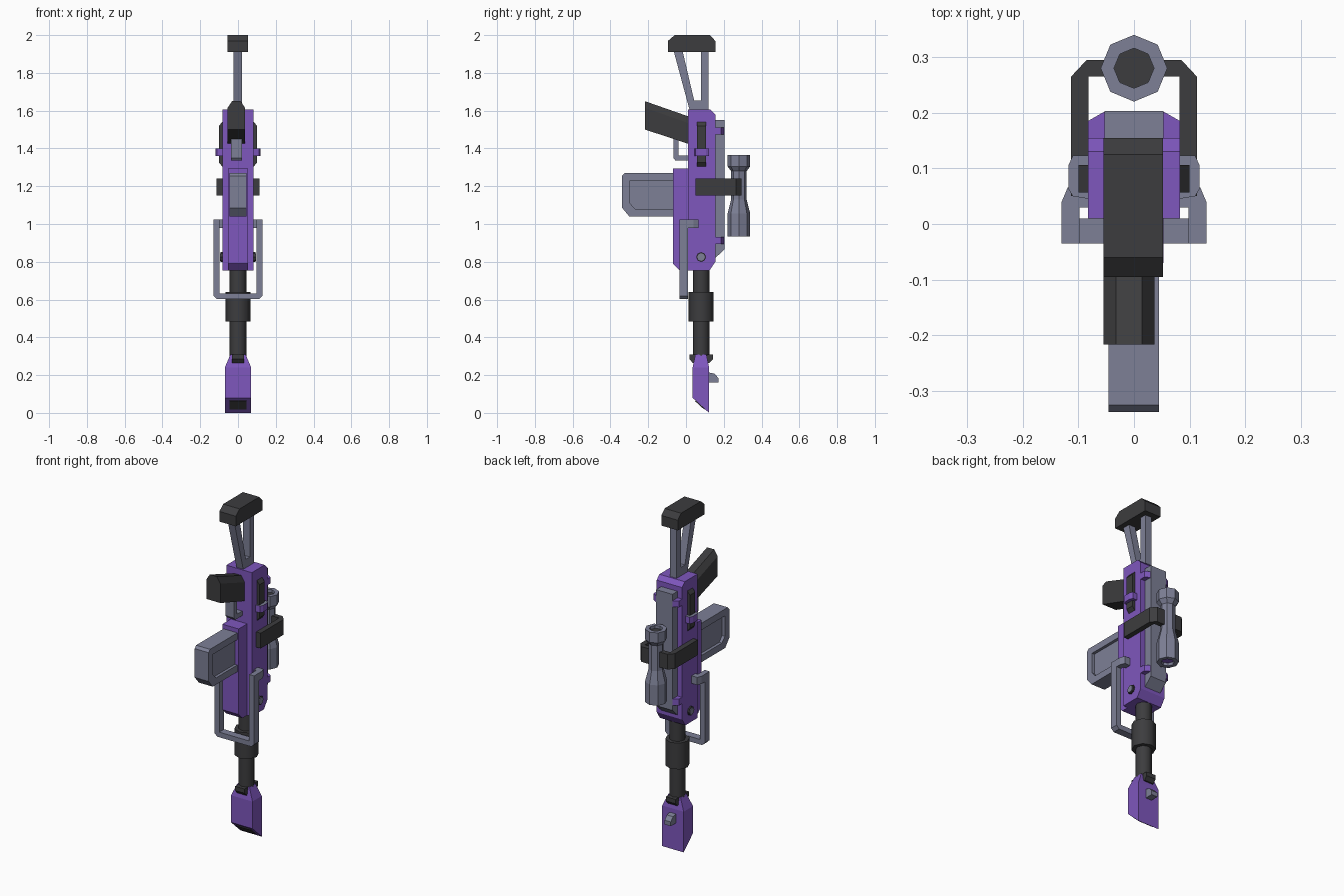
import bpy
import bmesh
from math import cos, sin, pi

old = bpy.data.objects.get("Cube")
if old:
    bpy.data.objects.remove(old, do_unlink=True)


def material(name, rgb):
    m = bpy.data.materials.new(name)
    m.use_nodes = True
    m.diffuse_color = (*rgb, 1)
    m.node_tree.nodes["Principled BSDF"].inputs["Base Color"].default_value = (*rgb, 1)
    return m


PURPLE = material("purple", (.21, .095, .51))
GREY = material("blue_grey", (.205, .215, .305))
DARK = material("charcoal", (.046, .046, .049))


def loft(name, rings, mat, mirror=False, smooth=False):
    """Skin a list of equal-length point rings and cap both ends."""
    bm = bmesh.new()
    loops = [[bm.verts.new(p) for p in ring] for ring in rings]
    for a, b in zip(loops, loops[1:]):
        for i in range(len(a)):
            j = (i + 1) % len(a)
            bm.faces.new((a[i], a[j], b[j], b[i]))
    bm.faces.new(loops[0])
    bm.faces.new(loops[-1])
    bmesh.ops.recalc_face_normals(bm, faces=bm.faces)
    me = bpy.data.meshes.new(name)
    bm.to_mesh(me)
    bm.free()
    me.materials.append(mat)
    ob = bpy.data.objects.new(name, me)
    bpy.context.collection.objects.link(ob)
    if mirror:
        ob.modifiers.new("mirror", 'MIRROR').use_bisect_axis[0] = False
    if smooth:
        bpy.ops.object.select_all(action='DESELECT')
        ob.select_set(True)
        bpy.context.view_layer.objects.active = ob
        bpy.ops.object.shade_smooth_by_angle(angle=pi / 3.5)
    return ob


def prism(name, axis, pts, lo, hi, mat, mirror=False):
    """Extrude a 2D outline along an axis."""
    place = {'x': lambda p, d: (d, p[0], p[1]),
             'y': lambda p, d: (p[0], d, p[1]),
             'z': lambda p, d: (p[0], p[1], d)}[axis]
    return loft(name, [[place(p, d) for p in pts] for d in (lo, hi)], mat, mirror)


def box(name, x, y, z, mat, mirror=False):
    pts = [(y[0], z[0]), (y[1], z[0]), (y[1], z[1]), (y[0], z[1])]
    return prism(name, 'x', pts, x[0], x[1], mat, mirror)


def lathe(name, y, profile, mat, smooth=False):
    """Eight-sided turned part standing along z; profile is (radius, z)."""
    rings = [[(r * cos(i * pi / 4), y + r * sin(i * pi / 4), z) for i in range(8)]
             for r, z in profile]
    return loft(name, rings, mat, smooth=smooth)


# Shoulder stock
prism("stock_pad", 'x', [(-.095, 1.91), (-.095, 1.97), (-.06, 2), (.125, 2),
                         (.155, 1.97), (.155, 1.91)], -.055, .052, DARK)
prism("stock_struts", 'x', [(-.065, 1.915), (-.018, 1.915), (.043, 1.655), (.08, 1.655),
                            (.08, 1.915), (.12, 1.915), (.12, 1.6), (.02, 1.6)],
      -.023, .021, GREY)

# Receiver
prism("receiver", 'x', [(.01, .755), (.125, .755), (.155, .80), (.155, 1.58),
                        (.13, 1.605), (.01, 1.605)], -.083, .083, PURPLE)
prism("receiver_front", 'x', [(.02, .755), (-.035, .755), (-.07, .79), (-.07, 1.295),
                              (.02, 1.295)], -.053, .053, PURPLE)

# Top rail and its clamps
prism("rail", 'x', [(.15, .815), (.203, .865), (.203, 1.55), (.15, 1.55)], -.053, .053, GREY)
for label, z in (("rear", 1.475), ("fore", .895)):
    prism(label + "_rail_clamp", 'z', [(-.083, .15), (-.083, .185), (-.053, .202),
                                       (.053, .202), (.083, .185), (.083, .15)],
          z, z + .037, PURPLE)

# Side slots, handles and pivot bolts
prism("side_slot", 'y', [(.08, 1.30), (.1, 1.325), (.1, 1.52), (.08, 1.545)],
      .057, .106, DARK, True)
handle = prism("slot_handle", 'z', [(.08, .045), (.11, .05), (.118, .063), (.118, .105),
                                    (.11, .123), (.08, .123)], 1.36, 1.4, PURPLE, True)
handle.data.materials.append(GREY)
for f in handle.data.polygons:
    if f.normal.z > .9:
        f.material_index = 1
for label, r, reach, mat in (("pivot_washer", .026, .092, DARK), ("pivot_bolt", .02, .096, GREY)):
    prism(label, 'x', [(.08 + r * cos(i * pi / 4), .825 + r * sin(i * pi / 4))
                       for i in range(8)], .075, reach, mat, True)

# Pistol grip and trigger guard
loft("grip", [[(-.055, y, lo), (-.055, y, hi - .035), (-.032, y, hi), (.014, y, hi),
               (.037, y, hi - .035), (.037, y, lo)]
              for y, lo, hi in ((-.217, 1.5, 1.65), (.02, 1.422, 1.567))], DARK)
prism("trigger_guard", 'x', [(.015, 1.335), (-.055, 1.335), (-.067, 1.35), (-.067, 1.46),
                             (-.04, 1.46), (-.04, 1.362), (.015, 1.362)], -.036, .021, GREY)

# Magazine: raised rim around a thinner core
prism("magazine_rim", 'x', [(-.06, 1.27), (-.325, 1.27), (-.338, 1.255), (-.338, 1.085),
                            (-.3, 1.04), (-.06, 1.04), (-.06, 1.08), (-.27, 1.08),
                            (-.297, 1.11), (-.297, 1.23), (-.06, 1.23)], -.046, .045, GREY)
box("magazine_core", (-.028, .028), (-.31, -.06), (1.06, 1.25), GREY)

# Scope with recessed lenses and strap
lathe("scope", .28, [(.036, 1.345), (.036, 1.365), (.06, 1.365), (.06, 1.305), (.041, 1.28),
                     (.041, 1.13), (.06, 1.055), (.06, .935), (.036, .935), (.036, .955)], GREY)
lathe("scope_eye_lens", .28, [(.036, 1.34), (.036, 1.348)], DARK)
lathe("scope_front_lens", .28, [(.036, .952), (.036, .96)], PURPLE)
prism("scope_strap", 'z', [(-.082, .05), (-.113, .05), (-.113, .265), (-.085, .295),
                           (.085, .295), (.113, .265), (.113, .05), (.082, .05),
                           (.082, .265), (-.082, .265)], 1.15, 1.24, DARK)

# Folded bipod
prism("bipod_legs", 'y', [(-.13, 1.025), (-.13, .62), (-.112, .602), (.112, .602), (.13, .62),
                          (.13, 1.025), (.098, 1.025), (.098, .632), (-.098, .632),
                          (-.098, 1.025)], -.035, .01, GREY)
prism("bipod_hinge", 'z', [(.08, .066), (.119, .066), (.13, .04), (.13, 0),
                           (.098, 0), (.098, .03), (.08, .03)], .98, 1.025, GREY, True)

# Barrel and sleeve
lathe("barrel", .08, [(.044, .29), (.044, .77)], DARK, True)
lathe("barrel_sleeve", .08, [(.066, .485), (.066, .64)], DARK, True)

# Muzzle with slanted end, collar, bore and sight
loft("muzzle", [[(-w, y0, z0), (w, y0, z0), (w, y1, z1), (-w, y1, z1)]
                for w, y0, y1, z0, z1 in ((.04, .05, .108, .31, .31),
                                          (.07, .035, .122, .24, .24),
                                          (.07, .035, .122, .08, 0))], PURPLE)
prism("muzzle_bore", 'x', [(.051, .065), (.1, .02), (.097, .017), (.048, .062)],
      -.046, .046, DARK)
prism("muzzle_collar", 'x', [(.018, .31), (.018, .285), (.035, .265), (.125, .265),
                             (.143, .285), (.143, .31)], -.031, .031, DARK)
prism("front_sight", 'x', [(.115, .215), (.15, .208), (.171, .185), (.171, .16),
                           (.115, .16)], -.02, .02, GREY)
